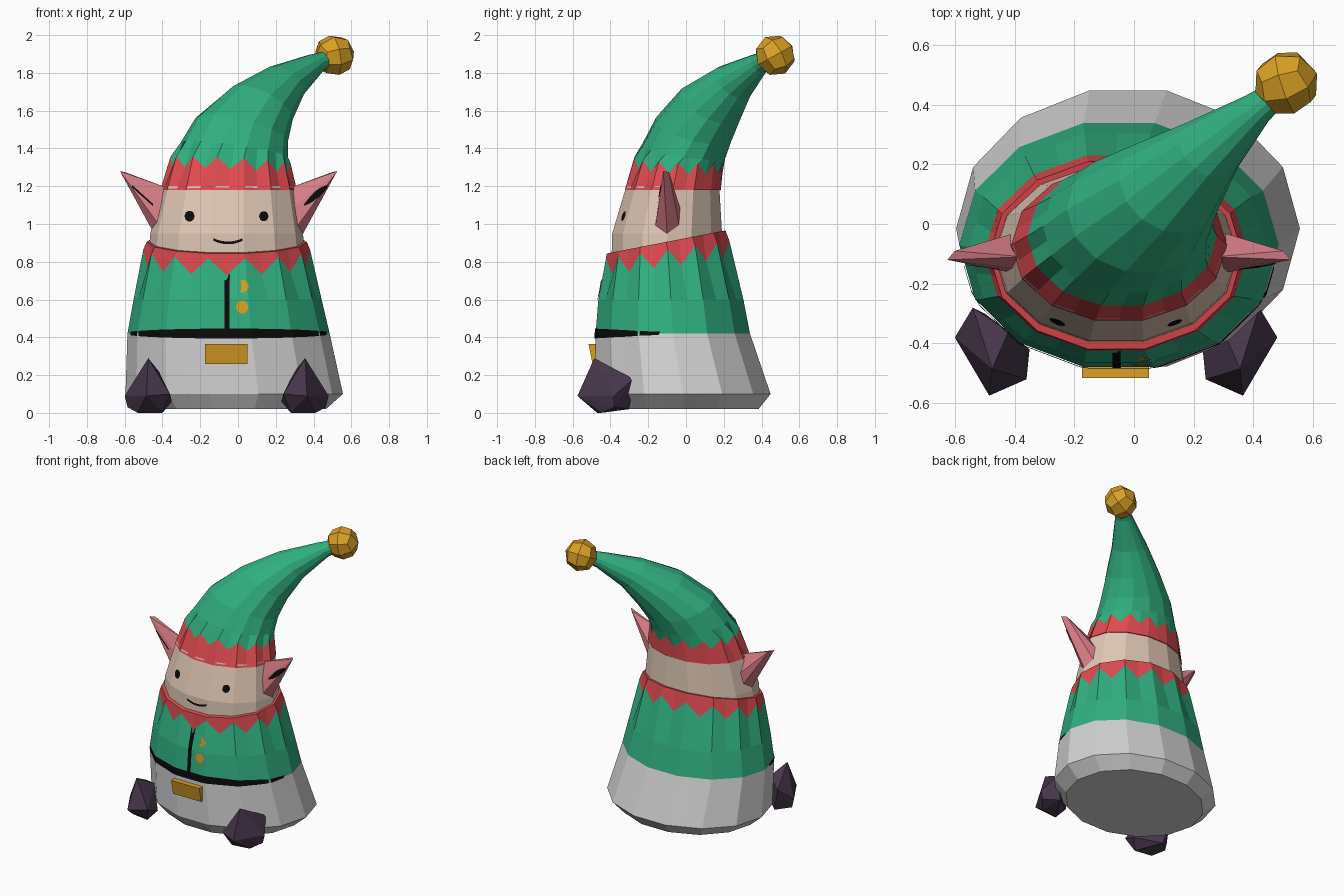
import bpy, bmesh
from math import cos, sin, pi, radians, sqrt
from mathutils import Matrix, Vector
from mathutils.bvhtree import BVHTree

if "Cube" in bpy.data.objects:
    bpy.data.objects.remove(bpy.data.objects["Cube"])


def material(name, r, g, b):
    m = bpy.data.materials.new(name)
    m.use_nodes = True
    m.diffuse_color = (r, g, b, 1)
    m.node_tree.nodes["Principled BSDF"].inputs["Base Color"].default_value = (r, g, b, 1)
    return m


green = material("green cloth", .03, .43, .216)
red = material("red trim", .73, .07, .08)
skin = material("skin", .73, .565, .456)
white = material("pale grey", .65, .65, .65)
gold = material("gold", .70, .35, .018)
pink = material("pink ear", .69, .205, .242)
purple = material("dark purple", .061, .037, .069)
black = material("black", .003, .003, .003)

SIDES = 14
TILT_BACK = Vector((1, 0, 0))      # raises the back of a ring
BEND = Vector((-1, 1, 0)).normalized()  # leans a ring to back left


def finish(name, bm, mat):
    bmesh.ops.recalc_face_normals(bm, faces=bm.faces)
    mesh = bpy.data.meshes.new(name)
    bm.to_mesh(mesh)
    bm.free()
    mesh.materials.append(mat)
    obj = bpy.data.objects.new(name, mesh)
    bpy.context.collection.objects.link(obj)
    return obj


def ring(x, y, z, rx, ry, tilt=0, zigzag=0, axis=BEND):
    """Polygon ring with edge midpoints, optionally tilted or zigzagged."""
    rot = Matrix.Rotation(radians(tilt), 3, axis)
    corners = []
    for i in range(SIDES):
        a = 2 * pi * (i + .5) / SIDES - pi / 2
        corners.append(Vector((x, y, z)) + rot @ Vector((1.01 * rx * cos(a), 1.01 * ry * sin(a), 0)))
    pts = []
    for i, c in enumerate(corners):
        up = Vector((0, 0, zigzag))
        pts += [c + up, (c + corners[(i + 1) % SIDES]) / 2 - up]
    return pts


def loft(name, mat, rings, cap_start=False, cap_end=False):
    bm = bmesh.new()
    loops = [[bm.verts.new(p) for p in r] for r in rings]
    n = len(loops[0])
    for a, b in zip(loops, loops[1:]):
        for i in range(n):
            j = (i + 1) % n
            bm.faces.new((a[i], a[j], b[j], b[i]))
    if cap_start:
        bm.faces.new(loops[0][::-1])
    if cap_end:
        bm.faces.new(loops[-1])
    return finish(name, bm, mat)


def hull(name, mat, points, mirror_x=None):
    bm = bmesh.new()
    for x, y, z in points:
        bm.verts.new((x if mirror_x is None else 2 * mirror_x - x, y, z))
    res = bmesh.ops.convex_hull(bm, input=bm.verts)
    bmesh.ops.delete(bm, geom=list({v for v in res["geom_interior"]
                                    if isinstance(v, bmesh.types.BMVert)}), context="VERTS")
    return finish(name, bm, mat)


def strip(name, mat, targets, x0, x1, mid, half, cols=12, rows=4):
    """Thin painted plate projected from the front onto the target parts."""
    trees = [BVHTree.FromPolygons([v.co for v in t.data.vertices],
                                  [p.vertices for p in t.data.polygons]) for t in targets]
    bm = bmesh.new()
    grid = []
    for i in range(cols + 1):
        x = x0 + (x1 - x0) * i / cols
        line = []
        for j in range(rows + 1):
            z = mid(x) + half(x) * (2 * j / rows - 1)
            hits = [t.ray_cast(Vector((x, -2, z)), Vector((0, 1, 0))) for t in trees]
            hits = [h for h in hits if h[0] is not None]
            if hits:
                loc, normal = min(hits, key=lambda h: h[3])[:2]
                if normal.y > 0:
                    normal = -normal
                line.append(bm.verts.new(loc + normal * .005))
            else:
                line.append(None)
        grid.append(line)
    for a, b in zip(grid, grid[1:]):
        for j in range(rows):
            quad = (a[j], b[j], b[j + 1], a[j + 1])
            if None not in quad:
                bm.faces.new(quad)
    bmesh.ops.remove_doubles(bm, verts=bm.verts, dist=.0005)
    return finish(name, bm, mat)


def spot(name, mat, target, x, z, r):
    strip(name, mat, [target], x - r, x + r, lambda _: z,
          lambda px: sqrt(max(r * r - (px - x) ** 2, 0)) + .001, 8)


# Clothes and head
waist = ring(-.05, -.07, .42, .53, .415)
skirt = loft("skirt", white, [ring(-.02, -.02, .02, .48, .41),
                              ring(-.02, -.015, .1, .57, .47), waist], cap_start=True)
collar_edge = ring(-.06, -.097, .82, .437, .335, 8, .045, TILT_BACK)
tunic = loft("tunic", green, [waist, ring(-.055, -.08, .6, .493, .39), collar_edge])
collar = loft("collar", red, [collar_edge, ring(-.06, -.105, .905, .42, .325, 11, 0, TILT_BACK)],
              cap_end=True)
head = loft("head", skin, [ring(-.06, -.1, .78, .415, .30), ring(-.06, -.1, .95, .40, .295),
                           ring(-.05, -.07, 1.2, .35, .25)])

# Bent hat
hat_edge = ring(-.04, -.04, 1.31, .315, .237, 4, .03)
loft("hat_band", red, [ring(-.05, -.07, 1.18, .358, .258), hat_edge], cap_start=True)
loft("hat", green, [hat_edge,
                    ring(-.02, -.01, 1.39, .285, .225, 11),
                    ring(.02, .04, 1.5, .25, .21, 20),
                    ring(.12, .13, 1.63, .185, .175, 35),
                    ring(.25, .25, 1.75, .118, .115, 48),
                    ring(.41, .385, 1.85, .058, .058, 55),
                    ring(.48, .44, 1.88, .042, .042, 55)], cap_end=True)

# Hat ball
bm = bmesh.new()
bmesh.ops.create_cube(bm, size=2)
bmesh.ops.subdivide_edges(bm, edges=bm.edges, cuts=1, use_grid_fill=True)
turn = Matrix.Rotation(.5, 3, "X") @ Matrix.Rotation(.35, 3, "Z")
for v in bm.verts:
    v.co = turn @ v.co.normalized() * .11 + Vector((.51, .472, 1.893))
finish("hat_ball", bm, gold)

# Ears and feet, in mirrored pairs
ear_points = [(-.625, -.12, 1.28), (-.60, -.09, 1.275), (-.37, -.11, 1.19), (-.445, -.10, .95),
              (-.40, -.165, .97), (-.39, -.15, 1.08), (-.40, -.03, 1.08), (-.41, -.035, .98),
              (-.30, -.1, 1.08)]
foot_points = [(-.475, -.485, .29), (-.6, -.38, .09), (-.54, -.28, .18), (-.485, -.575, .09),
               (-.36, -.52, .1), (-.35, -.42, .06), (-.53, -.45, 0), (-.4, -.47, 0),
               (-.5, -.3, .02), (-.585, -.38, .03), (-.42, -.36, .22)]
ears = {}
for side, ear_mid, foot_mid in (("right", None, None), ("left", -.05, -.06)):
    ears[side] = hull(side + "_ear", pink, ear_points, ear_mid)
    hull(side + "_foot", purple, foot_points, foot_mid)

# Ear creases
strip("right_ear_crease", black, [ears["right"]], -.56, -.45,
      lambda x: 1.1 - (x + .45) * .9, lambda x: .006)
strip("left_ear_crease", black, [ears["left"]], .35, .47,
      lambda x: 1.1 + (x - .35) * .85, lambda x: .004 + .018 * sin(pi * (x - .35) / .12))

# Face
spot("right_eye", black, head, -.255, 1.04, .027)
spot("left_eye", black, head, .135, 1.04, .025)
strip("mouth", black, [head, collar], -.13, .025,
      lambda x: .9 + 3 * (x + .052) ** 2, lambda x: .007)

# Belt, tunic opening, buckle and buttons
strip("belt", black, [skirt, tunic], -.565, .465, lambda x: .42,
      lambda x: .003 + .023 * sqrt(max(0, 1 - ((x + .05) / .53) ** 2)), 40)
strip("tunic_opening", black, [tunic], -.072, -.044, lambda x: .59, lambda x: .15, 2, 8)
hull("buckle", gold, [(x, y + (z - .26) * -.2, z) for x in (-.175, .05)
                      for y in (-.495, -.43) for z in (.26, .365)])
for label, z in (("upper", .67), ("lower", .56)):
    spot(label + "_button", gold, tunic, .022, z, .033)
